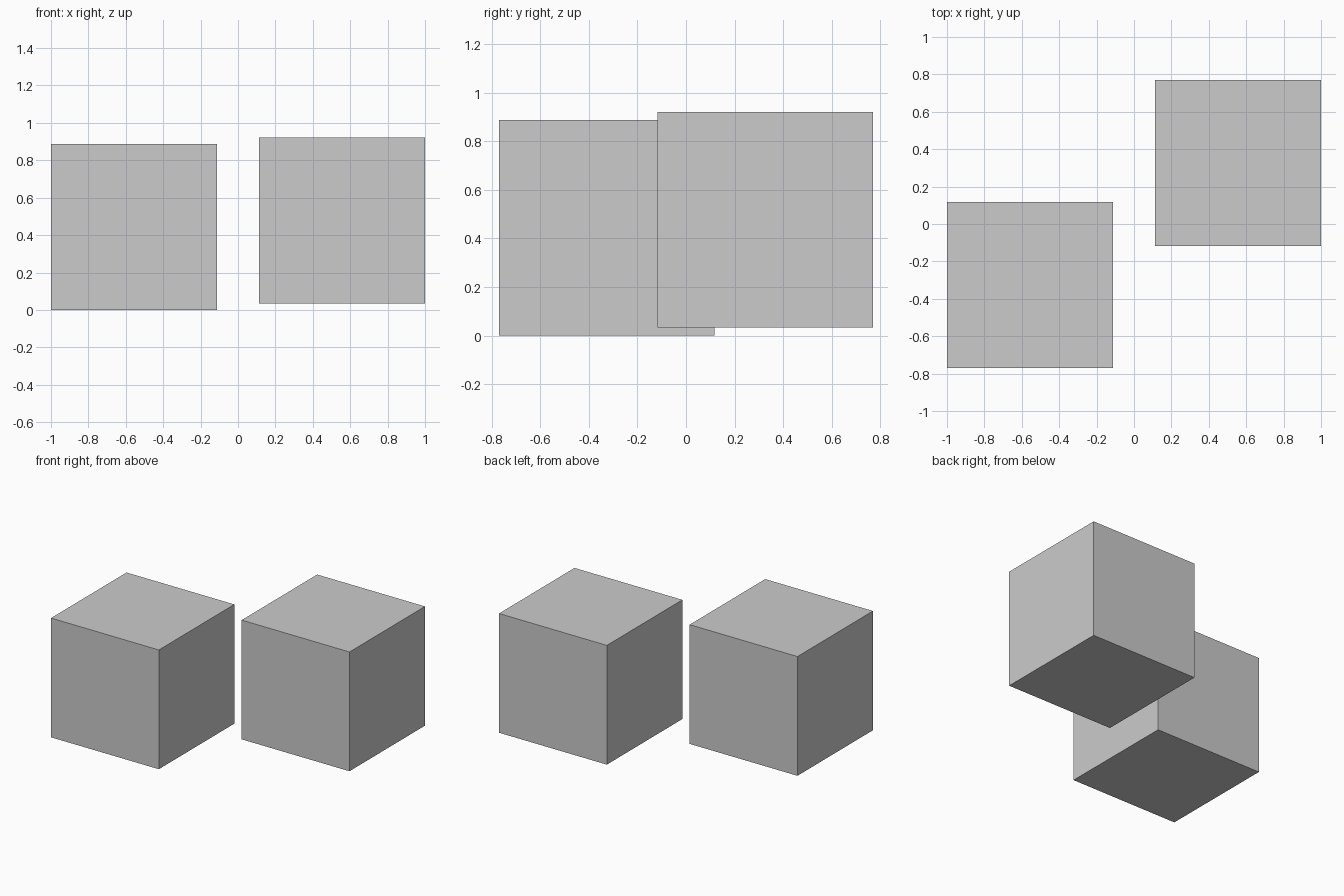
import bpy

if "Cube" in bpy.data.objects:
    bpy.data.objects.remove(bpy.data.objects["Cube"])

SIZE = 0.887  # edge length shared by both cubes


def add_cube(name, x, y, base_z):
    bpy.ops.mesh.primitive_cube_add(size=SIZE, location=(x, y, base_z + SIZE / 2))
    bpy.context.object.name = name


# Two separate cubes placed diagonally, the back one slightly raised
X, Y = 1 - SIZE / 2, 0.769 - SIZE / 2
add_cube("front_left_cube", -X, -Y, 0.0)
add_cube("back_right_cube", X, Y, 0.034)
